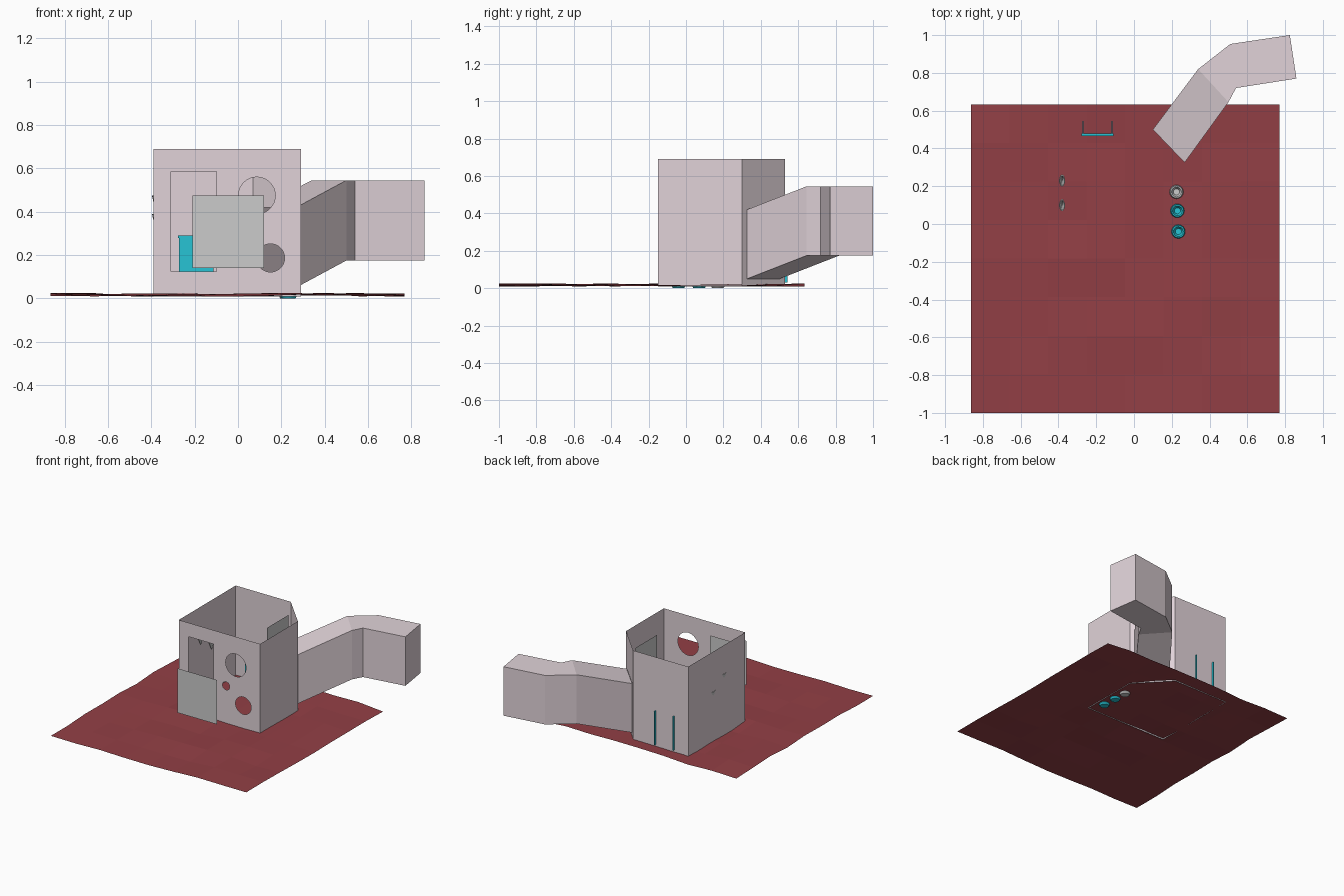
import bpy, bmesh, random
from math import cos, sin, pi
from mathutils import Matrix, Vector

if "Cube" in bpy.data.objects:
    bpy.data.objects.remove(bpy.data.objects["Cube"])

random.seed(4)


def material(name, rgb):
    m = bpy.data.materials.new(name)
    m.diffuse_color = (*rgb, 1)
    m.use_nodes = True
    m.node_tree.nodes["Principled BSDF"].inputs["Base Color"].default_value = m.diffuse_color
    return m


CARD = material("pale_card", (0.75, 0.65, 0.69))
RED = material("red_cloth", (0.29, 0.05, 0.06))
TEAL = material("teal_plastic", (0.02, 0.55, 0.66))


def add(name, mesh, mat=None):
    ob = bpy.data.objects.new(name, mesh)
    bpy.context.collection.objects.link(ob)
    if mat:
        mesh.materials.append(mat)
    return ob


def from_bm(name, bm, mat=None):
    bmesh.ops.recalc_face_normals(bm, faces=bm.faces)
    mesh = bpy.data.meshes.new(name)
    bm.to_mesh(mesh)
    bm.free()
    return add(name, mesh, mat)


def rect(u0, u1, v0, v1):
    return [(u0, v0), (u1, v0), (u1, v1), (u0, v1)]


def circle(u, v, r, n=32):
    return [(u + r * cos(2 * pi * i / n), v + r * sin(2 * pi * i / n)) for i in range(n)]


def sheet(name, a, b, z0, z1, mat=None, holes=()):
    """Thin upright sheet from plan point a to b, with holes as (distance, z) outlines."""
    a, b = Vector((*a, 0)), Vector((*b, 0))
    length, d = (b - a).length, (b - a).normalized()
    cu = bpy.data.curves.new(name, 'CURVE')
    cu.dimensions, cu.fill_mode = '2D', 'BOTH'
    for loop in [rect(0, length, z0, z1), *holes]:
        s = cu.splines.new('POLY')
        s.points.add(len(loop) - 1)
        for p, (u, v) in zip(s.points, loop):
            p.co = (u, v, 0, 1)
        s.use_cyclic_u = True
    tmp = bpy.data.objects.new(name + "_outline", cu)
    bpy.context.collection.objects.link(tmp)
    dg = bpy.context.evaluated_depsgraph_get()
    mesh = bpy.data.meshes.new_from_object(tmp.evaluated_get(dg))
    bpy.data.objects.remove(tmp)
    up = Vector((0, 0, 1))
    n = d.cross(up)
    m = Matrix((d, up, n)).transposed().to_4x4()
    m.translation = a
    mesh.transform(m)
    return add(name, mesh, mat)


def lathe(name, profile, loc, mat=None, n=24, scale=(1, 1, 1)):
    bm = bmesh.new()
    rings = [[bm.verts.new((loc[0] + scale[0] * r * cos(2 * pi * i / n),
                            loc[1] + scale[1] * r * sin(2 * pi * i / n),
                            loc[2] + z)) for i in range(n)] for r, z in profile]
    for p, q in zip(rings, rings[1:]):
        for i in range(n):
            bm.faces.new((p[i], p[i - 1], q[i - 1], q[i]))
    bm.faces.new(rings[0])
    bm.faces.new(rings[-1])
    return from_bm(name, bm, mat)


# Rumpled cloth under everything
bm = bmesh.new()
bmesh.ops.create_grid(bm, x_segments=8, y_segments=8, size=0.8165)
for v in bm.verts:
    v.co += Vector((-0.0475, -0.1835, 0.017 + random.uniform(-0.009, 0.009)))
from_bm("cloth", bm, RED)

# Open-topped box with one cut corner
Z0, Z1 = 0.01, 0.69
sheet("front_wall", (-0.39, -0.15), (0.29, -0.15), Z0, Z1, CARD, [
    rect(0.08, 0.29, 0.125, 0.585),
    circle(0.477, 0.475, 0.085),
    circle(0.54, 0.187, 0.065),
    circle(0.396, 0.298, 0.03)])
sheet("right_wall", (0.29, -0.15), (0.29, 0.30), Z0, Z1, CARD)
sheet("corner_wall", (0.29, 0.30), (0.07, 0.53), Z0, Z1, CARD, [rect(0.036, 0.273, 0.05, 0.42)])
sheet("back_wall", (0.07, 0.53), (-0.39, 0.53), Z0, Z1, CARD)
sheet("left_wall", (-0.39, 0.53), (-0.39, -0.15), Z0, Z1, CARD)

# Loose flat panels, in front and inside
sheet("front_panel", (-0.21, -0.42), (0.12, -0.42), 0.14, 0.475)
sheet("inner_panel", (0.13, 0.16), (0.13, 0.42), 0.39, 0.65)

# Bent square tunnel leaving the cut corner: outer xy, inner xy, bottom z
sections = [((0.10, 0.50), (0.268, 0.325), 0.05),
            ((0.34, 0.82), (0.50, 0.645), 0.175),
            ((0.51, 0.953), (0.54, 0.72), 0.175),
            ((0.825, 1.0), (0.86, 0.77), 0.175)]
bm = bmesh.new()
rings = []
for o, i, z in sections:
    t = z + 0.37
    rings.append([bm.verts.new(c) for c in ((*o, z), (*i, z), (*i, t), (*o, t))])
for p, q in zip(rings, rings[1:]):
    for k in range(4):
        bm.faces.new((p[k - 1], p[k], q[k], q[k - 1]))
bm.faces.new(rings[-1])
from_bm("tunnel", bm, CARD)

# Three small bowls in a row
bowl = [(0.03, 0.0), (0.037, 0.012), (0.033, 0.04), (0.026, 0.04), (0.016, 0.018)]
for name, x, y, mat in (("bowl_front", 0.235, -0.04, TEAL),
                        ("bowl_middle", 0.23, 0.07, TEAL),
                        ("bowl_back", 0.225, 0.17, None)):
    lathe(name, bowl, (x, y, 0.0), mat)

# Two cone holders on the left wall
cone = [(0.003, -0.035), (0.032, 0.03), (0.026, 0.03), (0.003, -0.02)]
for name, y, z in (("cone_holder_low", 0.23, 0.36), ("cone_holder_high", 0.10, 0.445)):
    lathe(name, cone, (-0.381, y, z), None, 12, (0.5, 1, 1))

# Open rack pushed through the back wall: front plate, two sides, top rim
for name, x, y, sx, sy, z0, z1 in (
        ("rack_front", -0.193, 0.475, 0.16, 0.008, 0.03, 0.285),
        ("rack_side_left", -0.27, 0.508, 0.006, 0.072, 0.03, 0.285),
        ("rack_side_right", -0.116, 0.508, 0.006, 0.072, 0.03, 0.285),
        ("rack_rim", -0.193, 0.473, 0.168, 0.014, 0.28, 0.29)):
    bm = bmesh.new()
    bmesh.ops.create_cube(bm, size=1)
    bmesh.ops.scale(bm, vec=(sx, sy, z1 - z0), verts=bm.verts)
    bmesh.ops.translate(bm, vec=(x, y, (z0 + z1) / 2), verts=bm.verts)
    from_bm(name, bm, TEAL)
